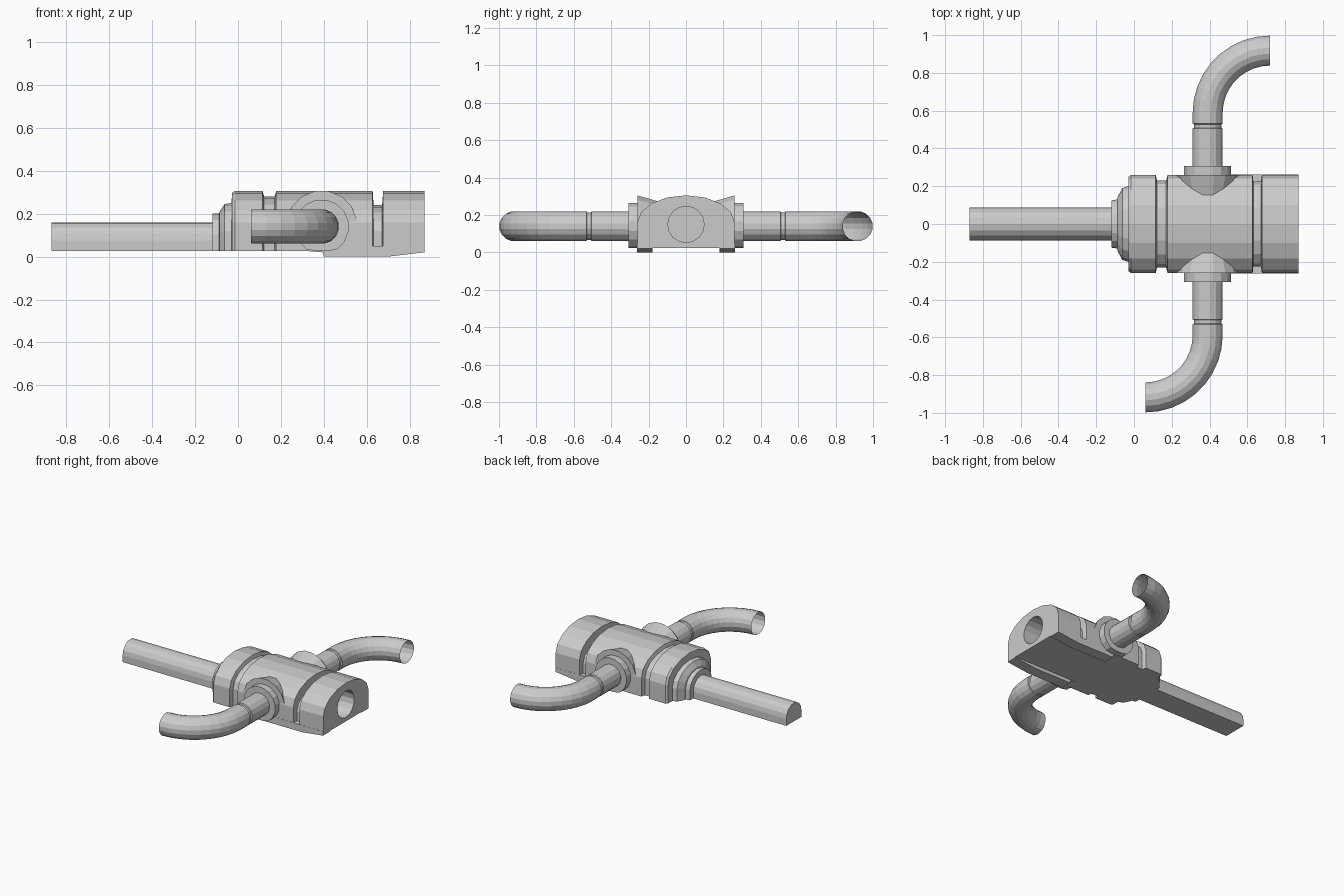
import bpy, bmesh
from math import sin, cos, pi, sqrt
from mathutils import Vector

if "Cube" in bpy.data.objects:
    bpy.data.objects.remove(bpy.data.objects["Cube"])

AX, AZ = 0.39, 0.14      # centre of the side branches in x and z
BASE = 0.025             # flat underside of the body


def loft(name, rings, cap_start=True, cap_end=True):
    """Skin a list of equal-length closed rings."""
    bm = bmesh.new()
    vr = [[bm.verts.new(p) for p in r] for r in rings]
    n = len(vr[0])
    for a, b in zip(vr, vr[1:]):
        for i in range(n):
            j = (i + 1) % n
            bm.faces.new((a[i], a[j], b[j], b[i]))
    if cap_start:
        bm.faces.new(vr[0][::-1])
    if cap_end:
        bm.faces.new(vr[-1])
    bmesh.ops.recalc_face_normals(bm, faces=bm.faces)
    me = bpy.data.meshes.new(name)
    bm.to_mesh(me)
    bm.free()
    ob = bpy.data.objects.new(name, me)
    bpy.context.collection.objects.link(ob)
    return ob


def arch(x, w, top, spring, n=8):
    """Arched cross-section with a flat bottom, facing along x."""
    pts = [(x, -w, BASE), (x, w, BASE)]
    for i in range(n + 1):
        a = pi * i / n
        pts.append((x, w * cos(a), spring + (top - spring) * sin(a)))
    return pts


def ring(s, x, y, r, floor, turn=0.0, n=16):
    """Round section with a flat sole; s=-1 turns it half round the branch axis."""
    pts = []
    for i in range(n):
        a = 2 * pi * (i + 0.5) / n
        u, z = r * cos(a), AZ + r * sin(a)
        pts.append((AX + s * (x + u * cos(turn)),
                    s * (y - u * sin(turn)), max(z, floor)))
    return pts


# Main body: stepped nose, grooves and arched blocks in one skin
body = loft("main_body", [arch(*p) for p in (
    (-0.12, 0.125, 0.20, 0.10),
    (-0.088, 0.13, 0.20, 0.10),
    (-0.086, 0.145, 0.21, 0.11),
    (-0.062, 0.19, 0.245, 0.12),
    (-0.03, 0.20, 0.25, 0.12),
    (-0.028, 0.25, 0.298, 0.155),
    (-0.015, 0.26, 0.305, 0.16),
    (0.115, 0.26, 0.305, 0.16),
    (0.122, 0.23, 0.28, 0.15),
    (0.17, 0.23, 0.28, 0.15),
    (0.178, 0.26, 0.305, 0.16),
    (0.628, 0.26, 0.305, 0.16),
    (0.632, 0.225, 0.24, 0.12),
    (0.672, 0.225, 0.24, 0.12),
    (0.677, 0.26, 0.305, 0.16),
    (0.87, 0.26, 0.305, 0.16))])

# Round socket in the right end
socket = loft("socket_cutter", [
    [(x, 0.097 * cos(2 * pi * i / 16), 0.15 + 0.097 * sin(2 * pi * i / 16))
     for i in range(16)] for x in (0.69, 0.92)])
socket.hide_render = True
socket.hide_viewport = True
cut = body.modifiers.new("socket", 'BOOLEAN')
cut.object = socket
cut.operation = 'DIFFERENCE'
cut.solver = 'EXACT'

# Long inlet pipe
loft("long_pipe", [arch(x, 0.087, 0.16, 0.075) for x in (-0.87, -0.11)])

for s, side in ((1, "back"), (-1, "front")):
    # Flared boss that meets the branch
    loft(side + "_boss", [ring(s, 0, 0.08, 0.115, BASE),
                          ring(s, 0, 0.259, 0.168, BASE)])
    # Flange
    loft(side + "_flange", [ring(s, 0, y, 0.127, BASE) for y in (0.2, 0.308)])
    # Branch pipe with a narrow groove, then a quarter bend left open at the end
    rings = [ring(s, 0, y, r, 0.062) for y, r in (
        (0.29, 0.081), (0.505, 0.081), (0.508, 0.074),
        (0.528, 0.074), (0.531, 0.081))]
    R = 0.33
    for i in range(10):
        t = pi / 2 * i / 9
        rings.append(ring(s, R - R * cos(t), 0.588 + R * sin(t), 0.081, 0.062, t))
    loft(side + "_bent_pipe", rings, True, False)
    # Low runner under the body edge
    prof = [(0.33, BASE), (0.395, 0.02), (0.4, 0.0), (0.70, 0.0),
            (0.87, 0.02), (0.87, 0.05), (0.33, 0.05)]
    loft(side + "_runner", [[(x, s * y, z) for x, z in prof] for y in (0.18, 0.261)])
